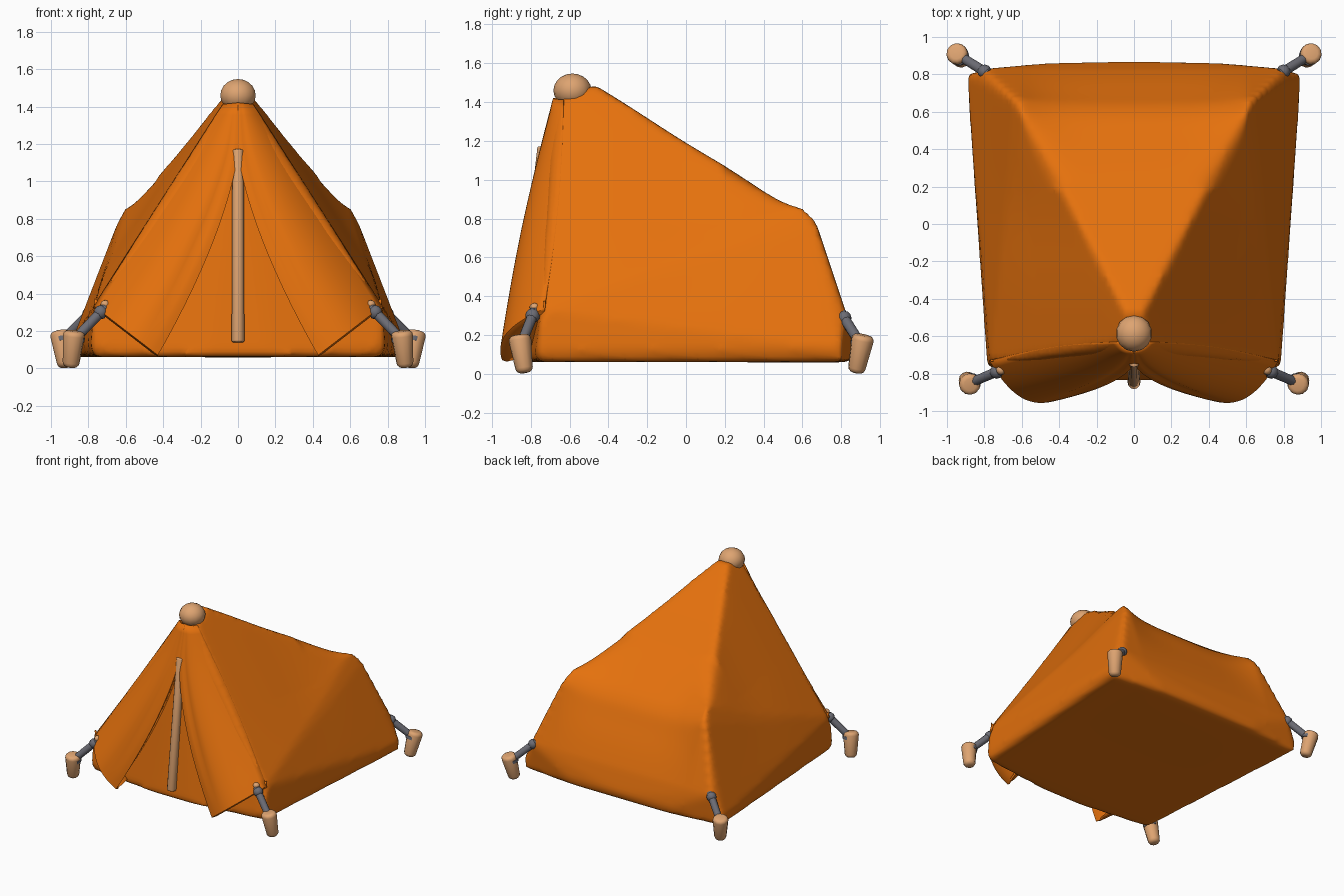
import bpy, bmesh, math
from mathutils import Vector

if "Cube" in bpy.data.objects:
    bpy.data.objects.remove(bpy.data.objects["Cube"])


def material(name, rgb):
    m = bpy.data.materials.new(name)
    m.diffuse_color = (*rgb, 1)
    m.use_nodes = True
    m.node_tree.nodes["Principled BSDF"].inputs["Base Color"].default_value = m.diffuse_color
    return m


ORANGE = material("orange_canvas", (0.78, 0.165, 0.004))
WOOD = material("light_wood", (0.73, 0.37, 0.165))
GREY = material("grey_cord", (0.15, 0.15, 0.175))


def finish(bm, name, mat, angle=None):
    bmesh.ops.recalc_face_normals(bm, faces=bm.faces)
    me = bpy.data.meshes.new(name)
    bm.to_mesh(me)
    bm.free()
    me.materials.append(mat)
    ob = bpy.data.objects.new(name, me)
    bpy.context.collection.objects.link(ob)
    me.polygons.foreach_set("use_smooth", [True] * len(me.polygons))
    if angle:
        bpy.ops.object.select_all(action='DESELECT')
        ob.select_set(True)
        bpy.context.view_layer.objects.active = ob
        bpy.ops.object.shade_smooth_by_angle(angle=math.radians(angle))
    return ob


def rod(name, a, b, r1, r2, mat, bevel=0.0, sides=12):
    """Tapered rod from a to b with optionally rounded ends."""
    a, b = Vector(a), Vector(b)
    bm = bmesh.new()
    bmesh.ops.create_cone(bm, cap_ends=True, segments=sides, radius1=r1,
                          radius2=r2, depth=(b - a).length)
    if bevel:
        rims = [e for e in bm.edges if abs(e.verts[0].co.z - e.verts[1].co.z) < 1e-4]
        bmesh.ops.bevel(bm, geom=rims, offset=bevel, segments=3, affect='EDGES', profile=0.5)
    rot = (b - a).to_track_quat('Z', 'Y').to_matrix()
    for v in bm.verts:
        v.co = rot @ v.co + (a + b) / 2
    return finish(bm, name, mat, 40)


def ball(name, centre, size, mat, u=12, v=8):
    bm = bmesh.new()
    bmesh.ops.create_uvsphere(bm, u_segments=u, v_segments=v, radius=1)
    for vert in bm.verts:
        vert.co = Vector(centre) + Vector([c * s for c, s in zip(vert.co, size)])
    return finish(bm, name, mat)


# Canvas body: hull of mirrored corner points, softened like stretched cloth
half = [(0.075, -0.64, 1.42), (0.05, -0.47, 1.49), (0.60, 0.60, 0.865), (0.645, 0.67, 0.78),
        (0.81, 0.83, 0.30), (0.895, 0.80, 0.13), (0.87, 0.80, 0.06), (0.77, -0.745, 0.33),
        (0.785, -0.77, 0.12), (0.765, -0.76, 0.06), (0.45, 0.862, 0.12), (0.45, 0.845, 0.06),
        (0.15, -0.84, 0.065)]
bm = bmesh.new()
for x, y, z in half + [(0, -0.69, 1.40), (0, 0.872, 0.12)]:
    for s in (1, -1) if x else (1,):
        bm.verts.new((s * x, y, z))
bmesh.ops.convex_hull(bm, input=bm.verts)
bmesh.ops.delete(bm, geom=[v for v in bm.verts if not v.link_faces], context='VERTS')
body = finish(bm, "canvas_body", ORANGE)
remesh = body.modifiers.new("cloth_grid", 'REMESH')
remesh.mode = 'VOXEL'
remesh.voxel_size = 0.025
remesh.use_smooth_shade = True
soft = body.modifiers.new("soften", 'SMOOTH')
soft.factor = 0.5
soft.iterations = 4
graph = bpy.context.evaluated_depsgraph_get()
cloth = bpy.data.meshes.new_from_object(body.evaluated_get(graph))
body.modifiers.clear()
body.data = cloth
cloth.materials.clear()
cloth.materials.append(ORANGE)

# Cloth sag: along the ridges, and between the two rear corner peaks
slack = body.vertex_groups.new(name="slack_rear")
for v in cloth.vertices:
    x, y, z = v.co
    high = min(1, max(0, (z - 0.3) / 0.5))
    span = max(0, 1 - abs(x / 0.6) ** 4)
    dip = span * math.exp(-((y - 0.64) ** 2 + (z - 0.83) ** 2) / 0.12)
    v.co.y -= 0.03 * dip
    v.co.z -= 0.06 * dip + 0.025 * high * math.exp(-((y - 0.05) / 0.33) ** 2)
    if y > 0.2 and z > 0.35:
        slack.add([v.index], min(1, 1.5 * span), 'REPLACE')
cloth.polygons.foreach_set("use_smooth", [True] * len(cloth.polygons))
relax = body.modifiers.new("relax_rear", 'SMOOTH')
relax.vertex_group = "slack_rear"
relax.factor = 0.5
relax.iterations = 45


# Door flaps: puffy drawn-back cloth, from the peak to a low tip and out to the corner
def flap(name, side):
    rows, cols = 20, 16
    bm = bmesh.new()
    grid = []
    for i in range(rows + 1):
        t = i / rows
        inner = Vector((0.43 * max(0, (t - 0.16) / 0.84) ** 1.5,
                        -0.68 - 0.265 * t - 0.025 * math.sin(math.pi * t),
                        1.42 - 1.345 * t))
        outer = Vector((0.08, -0.63, 1.41)).lerp(Vector((0.768, -0.73, 0.335)), t)
        outer.y += 0.025 * math.sin(math.pi * t)
        row = [Vector((inner.x + 0.05 * t, -0.65 - 0.12 * t, inner.z + 0.03 * t))]
        for j in range(cols + 1):
            s = j / cols
            p = inner.lerp(outer, s)
            p.y = inner.y + (outer.y - inner.y) * s ** 2.4 - 0.02 * t * math.sin(math.pi * s)
            p.y += 0.04 * t * (1 - t) * math.exp(-((s - 0.2) / 0.07) ** 2)   # fold groove
            row.append(p)
        grid.append(row)
    # rounded hem folded back under the bottom edge
    for back, lift in ((0.02, -0.008), (0.06, 0.005), (1, 0.04)):
        grid.append([Vector((p.x, max(p.y, min(p.y + back, -0.73)), p.z + lift))
                     for p in grid[rows]])
    verts = [[bm.verts.new((side * p.x, p.y, p.z)) for p in row] for row in grid]
    for a, b in zip(verts, verts[1:]):
        for k in range(len(a) - 1):
            bm.faces.new((a[k], a[k + 1], b[k + 1], b[k]))
    bmesh.ops.remove_doubles(bm, verts=bm.verts, dist=0.0005)
    ob = finish(bm, name, ORANGE, 50)
    thick = ob.modifiers.new("cloth_thickness", 'SOLIDIFY')
    thick.thickness = 0.01
    thick.offset = 0
    return ob


flap("right_door_flap", 1)
flap("left_door_flap", -1)

# Front pole and the knob on the peak
rod("front_pole", (0, -0.85, 0.14), (0, -0.735, 1.17), 0.034, 0.03, WOOD, 0.008)
ball("peak_knob", (0, -0.585, 1.46), (0.097, 0.098, 0.087), WOOD, 14, 10)

# Corner ties and pegs: cloth corner, peg top, peg bottom
corners = {
    "front": ((0.71, -0.78, 0.325), (0.875, -0.86, 0.20), (0.895, -0.83, 0.005)),
    "back": ((0.775, 0.80, 0.31), (0.95, 0.915, 0.20), (0.92, 0.875, 0.005)),
}
for end, (tie, top, foot) in corners.items():
    for side, label in ((1, "right"), (-1, "left")):
        c, t, f = (Vector((side * x, y, z)) for x, y, z in (tie, top, foot))
        grip = t.lerp(f, 0.27)
        tag = f"{end}_{label}"
        rod(tag + "_peg", f, t, 0.043, 0.06, WOOD, 0.026)
        rod(tag + "_cord", c, grip, 0.028, 0.026, GREY, sides=10)
        ball(tag + "_eyelet", c.lerp(grip, 0.14), (0.038, 0.038, 0.038), GREY, 10, 6)
        if end == "front":
            ball(tag + "_toggle", c + Vector((0, 0, 0.018)), (0.026, 0.026, 0.022), WOOD, 10, 6)
        # cord loop hugging the tent side of the peg
        axis = (t - f).normalized()
        grip += (c - grip).normalized() * 0.012
        rod(tag + "_cord_loop", grip - axis * 0.012, grip + axis * 0.012, 0.052, 0.054, GREY)
